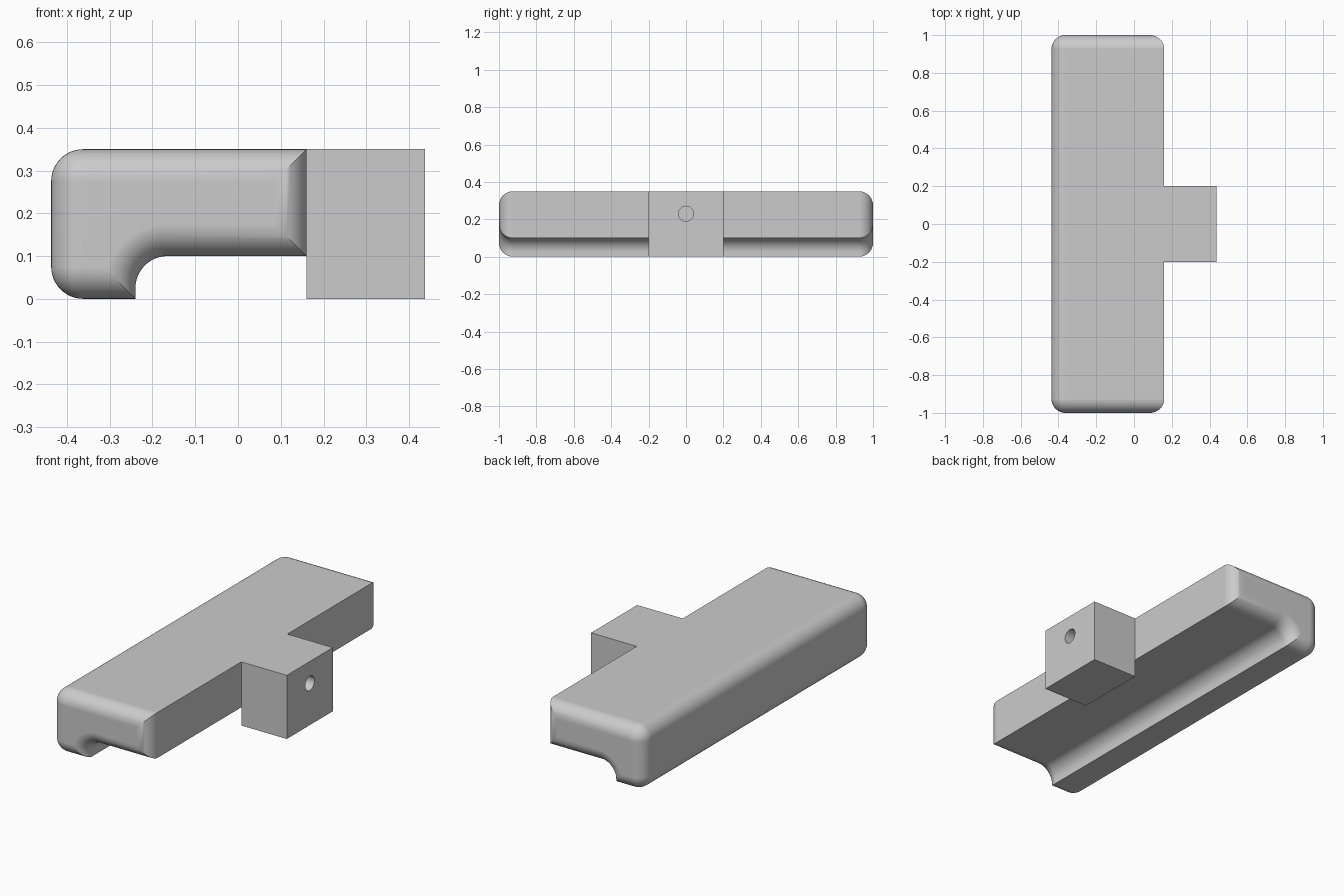
import bpy, bmesh
from math import sin, cos, pi, asin, sqrt

cube = bpy.data.objects.get("Cube")
if cube:
    bpy.data.objects.remove(cube, do_unlink=True)

R = 0.075                       # fillet radius used everywhere
LEFT, INNER, RIGHT = -0.437, -0.24, 0.16
TOP, UNDER = 0.35, 0.10
STEPS = 12

grey = bpy.data.materials.new("plain grey")
grey.use_nodes = True
grey.diffuse_color = (0.6, 0.6, 0.6, 1)
grey.node_tree.nodes["Principled BSDF"].inputs["Base Color"].default_value = (0.6, 0.6, 0.6, 1)


def arc(cx, cz, r, a0, a1):
    angles = [a0 + (a1 - a0) * i / STEPS for i in range(STEPS + 1)]
    return [(cx + r * cos(a), cz + r * sin(a)) for a in angles]


def section(d):
    """Cross-section of the bar, moved inwards by d."""
    cx, cz, r = INNER + R, UNDER - R, R + d
    start = max(0, asin((d - cz) / r))
    tip_x = cx - r * cos(start)
    pts = [(RIGHT - d, UNDER + d), (RIGHT - d, TOP - d)]
    pts += arc(LEFT + R, TOP - R, R - d, pi / 2, pi)
    pts += arc(LEFT + R, R, R - d, pi, 1.5 * pi)
    pts += [(tip_x, d)]
    pts += arc(cx, cz, r, pi - start, pi / 2)
    return pts


def finish(bm, name):
    bmesh.ops.recalc_face_normals(bm, faces=bm.faces[:])
    mesh = bpy.data.meshes.new(name)
    bm.to_mesh(mesh)
    bm.free()
    obj = bpy.data.objects.new(name, mesh)
    bpy.context.collection.objects.link(obj)
    mesh.materials.append(grey)
    return obj


def smooth(obj):
    bpy.ops.object.select_all(action='DESELECT')
    obj.select_set(True)
    bpy.context.view_layer.objects.active = obj
    bpy.ops.object.shade_smooth_by_angle(angle=pi / 6)
    mod = obj.modifiers.new("even shading", 'WEIGHTED_NORMAL')
    mod.keep_sharp = True


# Long bar: sections lofted along y, rounded over at both ends
turns = [pi / 2 * i / STEPS for i in range(STEPS + 1)]
half = [(1 - R + R * sin(t), R * (1 - cos(t))) for t in turns]
stations = [(-y, d) for y, d in reversed(half)] + half
bm = bmesh.new()
rings = [[bm.verts.new((x, y, z)) for x, z in section(d)] for y, d in stations]
for a, b in zip(rings, rings[1:]):
    for i in range(len(a)):
        j = (i + 1) % len(a)
        bm.faces.new((a[i], a[j], b[j], b[i]))
bm.faces.new(rings[0])
bm.faces.new(rings[-1])
bmesh.ops.remove_doubles(bm, verts=bm.verts[:], dist=0.00005)
bar = finish(bm, "long_bar")
smooth(bar)

# Mounting block on the side
bm = bmesh.new()
bmesh.ops.create_cube(bm, size=1)
BLOCK_END = 0.437
for v in bm.verts:
    v.co.x = RIGHT if v.co.x < 0 else BLOCK_END
    v.co.y *= 0.4
    v.co.z = TOP * (v.co.z + 0.5)
block = finish(bm, "mounting_block")

# Blind round hole in the block
bpy.ops.mesh.primitive_cylinder_add(vertices=48, radius=0.04, depth=0.4,
                                    location=(BLOCK_END, 0, 0.23), rotation=(0, pi / 2, 0))
cutter = bpy.context.object
cutter.name = "hole_cutter"
cutter.data.materials.append(grey)
cutter.hide_render = True
mod = block.modifiers.new("hole", 'BOOLEAN')
mod.operation = 'DIFFERENCE'
mod.solver = 'EXACT'
mod.object = cutter
bpy.ops.object.select_all(action='DESELECT')
block.select_set(True)
bpy.context.view_layer.objects.active = block
bpy.ops.object.modifier_apply(modifier=mod.name)
bpy.data.objects.remove(cutter, do_unlink=True)
smooth(block)
